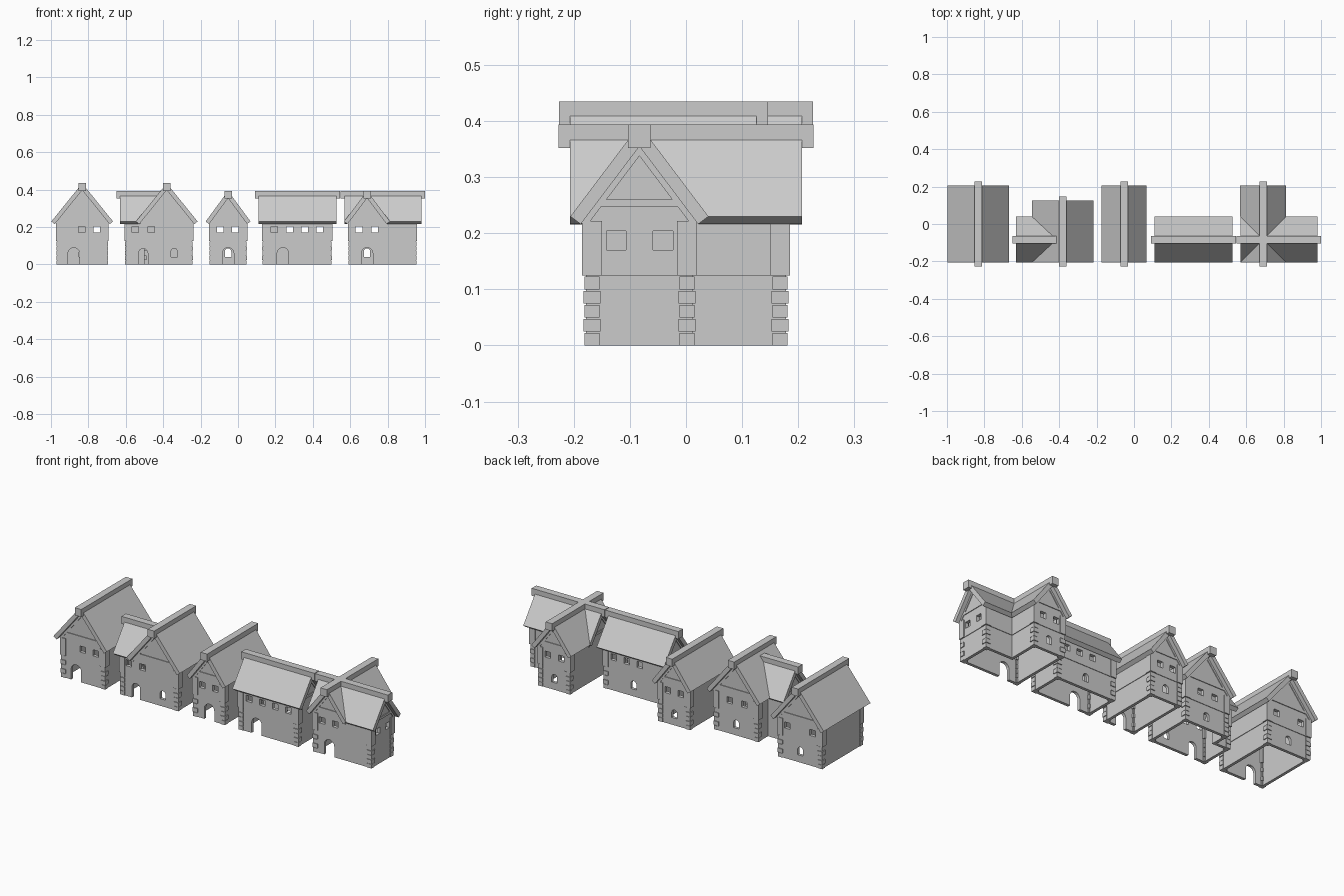
import bpy, bmesh, math
from mathutils import Vector

if "Cube" in bpy.data.objects:
    bpy.data.objects.remove(bpy.data.objects["Cube"])

NS, EW, W, S = (0, 1), (1, 0), (-1, 0), (0, -1)
FLOOR, EAVE, THICK, ROOF_T = 0.125, 0.23, 0.016, 0.023
TALL, LOW = 0.434, 0.393


def add_obj(name, bm):
    bmesh.ops.recalc_face_normals(bm, faces=bm.faces[:])
    me = bpy.data.meshes.new(name)
    bm.to_mesh(me)
    bm.free()
    ob = bpy.data.objects.new(name, me)
    bpy.context.collection.objects.link(ob)
    return ob


def extrude(bm, profile, c, d, s0, s1):
    """Sweep a (sideways, z) profile along ground direction d from s0 to s1."""
    ends = []
    for s in (s0, s1):
        ends.append([bm.verts.new((c[0] + d[0] * s - d[1] * t, c[1] + d[1] * s + d[0] * t, z))
                     for t, z in profile])
    a, b = ends
    faces = [bm.faces.new(a), bm.faces.new(b[::-1])]
    n = len(a)
    for i in range(n):
        faces.append(bm.faces.new((a[i], b[i], b[(i + 1) % n], a[(i + 1) % n])))
    return faces


def prism(name, profile, c, d, s0, s1):
    bm = bmesh.new()
    extrude(bm, profile, c, d, s0, s1)
    return add_obj(name, bm)


def rect(w, z0, z1):
    return [(-w, z0), (w, z0), (w, z1), (-w, z1)]


def arch(w, z0, z1):
    pts = [(-w, z0), (w, z0)]
    return pts + [(w * math.cos(math.pi * i / 8), z1 - w + w * math.sin(math.pi * i / 8)) for i in range(9)]


def carve(ob, parts, op):
    """Apply booleans and remove the helper solids."""
    for p in parts:
        p.hide_render = True
        m = ob.modifiers.new("cut", 'BOOLEAN')
        m.operation, m.object, m.solver = op, p, 'EXACT'
    dg = bpy.context.evaluated_depsgraph_get()
    me = bpy.data.meshes.new_from_object(ob.evaluated_get(dg))
    ob.modifiers.clear()
    ob.data = me
    for p in parts:
        bpy.data.objects.remove(p)


def pitch(half, apex):
    m = (apex - EAVE) / half
    return m, math.sqrt(1 + m * m)


def roof(name, c, d, s0, s1, half, apex, k=None, cap=None):
    """Two sloping slabs, trimmed along the valley when k is given, plus a ridge beam."""
    m, L = pitch(half, apex)
    for sg in (-1, 1):
        bm = bmesh.new()
        prof = [(0, apex), (half, EAVE), (half - ROOF_T * m / L, EAVE - ROOF_T / L), (0, apex - ROOF_T * L)]
        extrude(bm, [(sg * t, z) for t, z in prof], c, d, s0, s1)
        if k:
            no = Vector((d[0] + k * sg * d[1], d[1] - k * sg * d[0], 0))
            geom = bm.verts[:] + bm.edges[:] + bm.faces[:]
            bmesh.ops.bisect_plane(bm, geom=geom, dist=1e-6, plane_co=(c[0], c[1], 0),
                                   plane_no=no, clear_inner=True)
            bmesh.ops.holes_fill(bm, edges=[e for e in bm.edges if e.is_boundary])
        add_obj(name + "_roof", bm)
    if cap:
        prism(name + "_ridge_beam", rect(0.02, apex - 0.041, apex + 0.001), c, d, *cap)


def gable_profile(w, half, apex, z0, drop):
    m, L = pitch(half, apex)
    top = apex - ROOF_T * L + 0.004 - drop
    return [(-w, z0), (w, z0), (w, top - m * w), (0, top), (-w, top - m * w)]


def gable_frame(name, c, d, s, w, half, apex):
    """Tie beam and rafters on a gable end; d points outward."""
    m, L = pitch(half, apex)
    top = apex - ROOF_T * L + 0.003
    bm = bmesh.new()
    bw = (top - 0.25) / m
    extrude(bm, rect(bw, 0.247, 0.26), c, d, s, s + 0.007)
    for sg in (-1, 1):
        e = w + 0.006
        pr = [(0, top), (e, top - m * e), (e, top - m * e - 0.02), (0, top - 0.02)]
        extrude(bm, [(sg * t, z) for t, z in pr], c, d, s, s + 0.007)
    add_obj(name + "_gable_timbers", bm)


def house(name, wings, corners, doors, windows):
    lower, upper, in_low, in_up = [], [], [], []
    for c, d, s0, s1, w, half, apex, ends in wings:
        e, t = 0.003, THICK
        lower.append(prism(name + "_stone_walls", rect(w, 0, FLOOR), c, d, s0, s1))
        upper.append(prism(name + "_plaster_walls", gable_profile(w + e, half, apex, FLOOR, 0),
                           c, d, s0 - e, s1 + e))
        in_low.append(prism("hollow", rect(w - t, -0.1, 0.3), c, d, s0 + t, s1 - t))
        in_up.append(prism("hollow", gable_profile(w - t, half, apex, 0.05, 0.025), c, d, s0 + t, s1 - t))
        for end in ends:
            if end > 0:
                gable_frame(name, c, d, s1, w, half, apex)
            else:
                gable_frame(name, c, (-d[0], -d[1]), -s0, w, half, apex)
    # openings: (x, y, wall direction, half width, z0, z1)
    cut_low = [prism("opening", arch(w, z0, z1), (x, y), d, -0.045, 0.045) for x, y, d, w, z0, z1 in doors]
    cut_up = [prism("opening", rect(0.0175, 0.17, 0.204), (x, y), d, -0.045, 0.045) for x, y, d in windows]
    for solids, inner, cuts in ((lower, in_low, cut_low), (upper, in_up, cut_up)):
        if len(solids) > 1:
            carve(solids[0], solids[1:], 'UNION')
        carve(solids[0], inner + cuts, 'DIFFERENCE')
    # corner posts above, stacked corner stones below
    posts, stones = bmesh.new(), bmesh.new()
    for x, y, sx, sy in corners:
        c = (x - sx * 0.0105, y - sy * 0.0105)
        extrude(posts, rect(0.0175, FLOOR, 0.222), c, NS, -0.0175, 0.0175)
        for i in range(5):
            r = 0.0135 + (0.0015 if i % 2 else 0)
            extrude(stones, rect(r, i * 0.025, i * 0.025 + 0.0225), c, NS, -r, r)
    add_obj(name + "_corner_posts", posts)
    add_obj(name + "_corner_stones", stones)


F, B = -0.178, 0.178


def box_corners(x0, x1, y0, y1):
    return [(x0, y0, -1, -1), (x1, y0, 1, -1), (x0, y1, -1, 1), (x1, y1, 1, 1)]


def door(x):
    return (x, F, NS, 0.031, -0.02, 0.09)


def slit(x, y):
    return (x, y, NS, 0.017, 0.04, 0.086)


def wins(y, *xs):
    return [(x, y, NS) for x in xs]


# big gabled house
c = (-0.833, 0)
house("big_house", [(c, NS, F, B, 0.134, 0.165, TALL, (-1, 1))], box_corners(-0.967, -0.699, F, B),
      [door(-0.878), slit(-0.833, B)], wins(F, -0.835, -0.755) + wins(B, -0.91, -0.755))
roof("big_house", c, NS, -0.207, 0.207, 0.165, TALL, cap=(-0.226, 0.226))

# house with a low side wing
c, j = (-0.381, 0), (-0.413, -0.083)
house("wing_house", [(c, NS, F, 0.097, 0.135, 0.165, TALL, (-1, 1)),
                     (j, W, -0.02, 0.187, 0.095, 0.123, LOW, (1,))],
      [(-0.6, F, -1, -1), (-0.6, 0.012, -1, 1), (-0.246, F, 1, -1), (-0.246, 0.097, 1, 1), (-0.516, 0.097, -1, 1)],
      [(-0.507, F, NS, 0.025, -0.02, 0.085), slit(-0.341, F), slit(-0.38, 0.097)],
      wins(F, -0.55, -0.465) + wins(0.097, -0.43, -0.34))
roof("wing_house", c, NS, -0.207, 0.126, 0.165, TALL, cap=(-0.226, 0.146))
roof("wing_house_side", j, W, 0, 0.218, 0.123, LOW, k=1.07, cap=(0, 0.237))

# narrow gabled house
c = (-0.053, 0)
house("narrow_house", [(c, NS, F, B, 0.096, 0.12, LOW, (-1, 1))], box_corners(-0.149, 0.043, F, B),
      [door(-0.053), slit(-0.053, B)], wins(F, -0.095, -0.014) + wins(B, -0.095, -0.014))
roof("narrow_house", c, NS, -0.207, 0.207, 0.12, LOW, cap=(-0.226, 0.226))

# long house with its ridge along the street
c = (0.316, -0.083)
house("long_house", [(c, EW, -0.182, 0.182, 0.095, 0.123, LOW, (-1, 1))], box_corners(0.134, 0.498, F, 0.012),
      [door(0.24), slit(0.316, 0.012)], wins(F, 0.195, 0.276, 0.357, 0.438) + wins(0.012, 0.276, 0.357, 0.438))
roof("long_house", c, EW, -0.207, 0.21, 0.123, LOW, cap=(-0.224, 0.229))

# corner house with crossing roofs
c = (0.69, -0.083)
house("corner_house", [(c, NS, -0.095, 0.261, 0.096, 0.123, LOW, (-1, 1)),
                       (c, EW, -0.096, 0.261, 0.095, 0.123, LOW, (-1, 1))],
      [(0.594, F, -1, -1), (0.951, F, 1, -1), (0.951, 0.012, 1, 1), (0.594, B, -1, 1), (0.786, B, 1, 1)],
      [door(0.69), slit(0.69, B)],
      wins(F, 0.647, 0.73) + wins(B, 0.647, 0.73) + [(0.951, -0.124, EW), (0.951, -0.041, EW)])
for d, length in ((NS, 0.29), (EW, 0.29), (S, 0.124), (W, 0.121)):
    roof("corner_house", c, d, 0, length, 0.123, LOW, k=1, cap=(0, length + 0.02))
